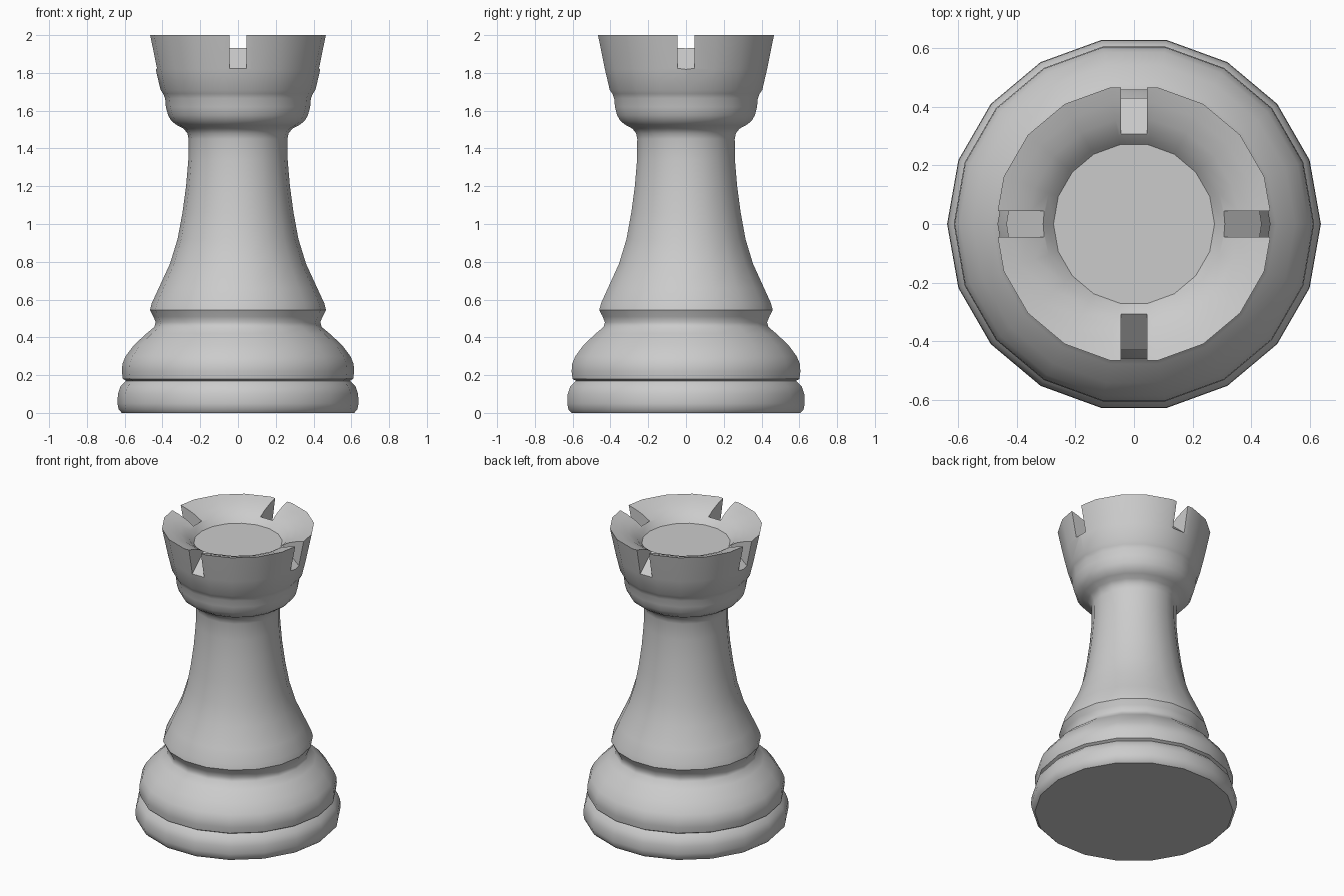
import bpy, bmesh
from math import radians, pi
from mathutils import Matrix, Vector

cube = bpy.data.objects.get("Cube")
if cube:
    bpy.data.objects.remove(cube, do_unlink=True)

SIDES = 18

# One plain grey for the whole piece
grey = bpy.data.materials.new("plain_grey")
grey.use_nodes = True
colour = (0.6, 0.6, 0.6, 1)
grey.diffuse_color = colour
grey.node_tree.nodes["Principled BSDF"].inputs["Base Color"].default_value = colour


def add_object(name, bm):
    bmesh.ops.recalc_face_normals(bm, faces=bm.faces)
    mesh = bpy.data.meshes.new(name)
    bm.to_mesh(mesh)
    bm.free()
    mesh.materials.append(grey)
    obj = bpy.data.objects.new(name, mesh)
    bpy.context.collection.objects.link(obj)
    return obj


# Profile sections as (radius, height), from the foot to the bowl
foot = [(.615, 0), (.632, .018), (.638, .05), (.636, .10), (.622, .14), (.592, .17)]
shoulder = [(.61, .18), (.615, .22), (.612, .26), (.595, .30), (.55, .36),
            (.485, .42), (.443, .455), (.436, .48)]
collar = [(.448, .51), (.466, .545), (.457, .58)]
stem = [(.42, .66), (.36, .79), (.32, .92), (.294, 1.06), (.275, 1.2),
        (.263, 1.34), (.262, 1.45)]
head = [(.268, 1.48), (.288, 1.505), (.323, 1.523), (.352, 1.545), (.37, 1.575),
        (.382, 1.62), (.386, 1.665), (.396, 1.69), (.41, 1.71), (.436, 1.82), (.473, 2)]
bowl = [(.42, 1.985), (.36, 1.961), (.31, 1.93), (.275, 1.89)]

# Turned body
bm = bmesh.new()
verts = [bm.verts.new((r, 0, z)) for r, z in foot + shoulder + collar + stem + head + bowl]
edges = [bm.edges.new(pair) for pair in zip(verts, verts[1:])]
bmesh.ops.spin(bm, geom=verts + edges, cent=(0, 0, 0), axis=(0, 0, 1),
               angle=2 * pi, steps=SIDES)
bmesh.ops.remove_doubles(bm, verts=bm.verts, dist=0.0005)
bmesh.ops.holes_fill(bm, edges=bm.edges, sides=0)
rook = add_object("tower_body", bm)

# Four wedge cutters with floors that slope down to the outside
bm = bmesh.new()
wedge = [(.22, 2.01), (.31, 1.93), (.434, 1.82), (.58, 1.69), (.58, 2.1), (.22, 2.1)]
for turn in range(4):
    spin = Matrix.Rotation(turn * pi / 2, 4, 'Z')
    base = bm.faces.new([bm.verts.new(spin @ Vector((r, -.045, z))) for r, z in wedge])
    side = bmesh.ops.extrude_face_region(bm, geom=[base], use_keep_orig=True)
    moved = [v for v in side["geom"] if isinstance(v, bmesh.types.BMVert)]
    bmesh.ops.translate(bm, verts=moved, vec=spin @ Vector((0, .09, 0)))
cutter = add_object("slot_cutter", bm)
cutter.hide_render = True

# Cut the slots, then smooth everything except the crisp edges
cut = rook.modifiers.new("slots", 'BOOLEAN')
cut.operation = 'DIFFERENCE'
cut.solver = 'EXACT'
cut.object = cutter
bpy.ops.object.select_all(action='DESELECT')
rook.select_set(True)
bpy.context.view_layer.objects.active = rook
bpy.ops.object.modifier_apply(modifier=cut.name)
bpy.data.objects.remove(cutter, do_unlink=True)
bpy.ops.object.shade_smooth_by_angle(angle=radians(40))
